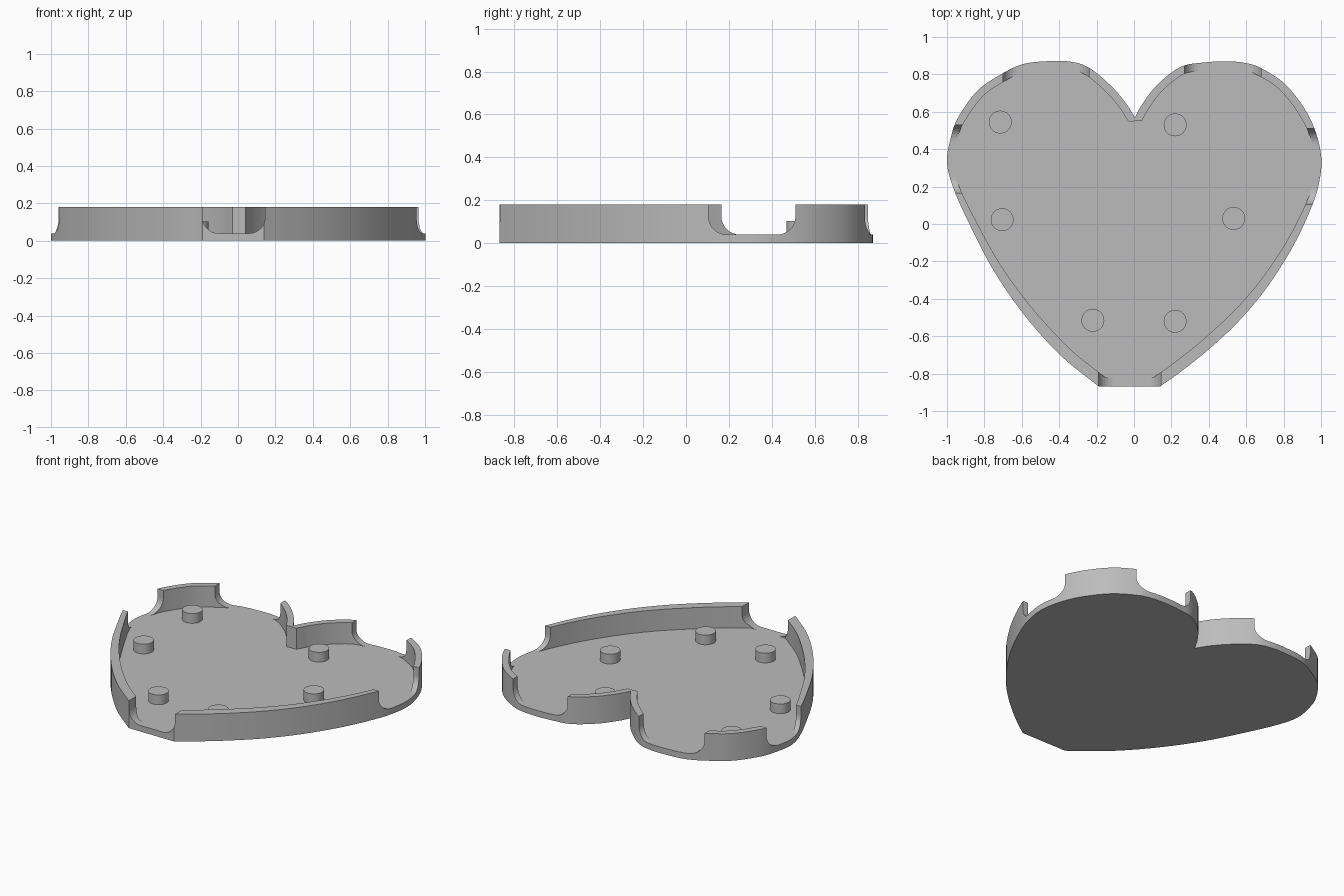
import bpy, bmesh, math
from mathutils import Vector

if "Cube" in bpy.data.objects:
    bpy.data.objects.remove(bpy.data.objects["Cube"])

FLOOR, TOP = 0.04, 0.18

grey = bpy.data.materials.new("plain_grey")
grey.diffuse_color = (0.5, 0.5, 0.5, 1)
grey.use_nodes = True
grey.node_tree.nodes["Principled BSDF"].inputs["Base Color"].default_value = grey.diffuse_color


def make_object(name, bm):
    bmesh.ops.recalc_face_normals(bm, faces=bm.faces)
    mesh = bpy.data.meshes.new(name)
    bm.to_mesh(mesh)
    bm.free()
    mesh.materials.append(grey)
    ob = bpy.data.objects.new(name, mesh)
    bpy.context.collection.objects.link(ob)
    return ob


def smooth_path(points, steps=6):
    """Curve through the points, open at both ends."""
    p = [Vector(q) for q in points]
    p = [2 * p[0] - p[1]] + p + [2 * p[-1] - p[-2]]
    out = []
    for a, b, c, d in zip(p, p[1:], p[2:], p[3:]):
        for i in range(steps):
            t = i / steps
            out.append(0.5 * (2 * b + (c - a) * t + (2 * a - 5 * b + 4 * c - d) * t * t
                              + (3 * b - a - 3 * c + d) * t ** 3))
    return out + [p[-2]]


def wall_thickness(y):
    if y > 0.3:
        return 0.028 + 0.014 * min(1, (y - 0.3) / 0.3)
    return 0.028 + 0.032 * min(1, (0.3 - y) / 0.9)


def inset(path):
    """Move a clockwise path towards the inside of the heart."""
    out = []
    for i, p in enumerate(path):
        d = (path[min(i + 1, len(path) - 1)] - path[max(i - 1, 0)]).normalized()
        out.append(p + Vector((d.y, -d.x)) * wall_thickness(p.y))
    return out


# Heart outline, clockwise from the cleft
right = smooth_path([(0.005, 0.57), (0.05, 0.65), (0.13, 0.75), (0.25, 0.84), (0.37, 0.863),
                     (0.5, 0.87), (0.6, 0.86), (0.68, 0.833), (0.8, 0.755), (0.9, 0.635),
                     (0.965, 0.51), (1.0, 0.37), (0.995, 0.25), (0.955, 0.105), (0.85, -0.12),
                     (0.71, -0.34), (0.56, -0.52), (0.4, -0.67), (0.25, -0.79), (0.14, -0.868)])
left = smooth_path([(-0.19, -0.868), (-0.39, -0.705), (-0.58, -0.495), (-0.75, -0.25),
                    (-0.88, 0.0), (-0.965, 0.19), (-1.0, 0.33), (-0.98, 0.46), (-0.94, 0.57),
                    (-0.84, 0.71), (-0.72, 0.795), (-0.6, 0.853), (-0.47, 0.87), (-0.34, 0.868),
                    (-0.24, 0.835), (-0.13, 0.745), (-0.05, 0.655), (0.005, 0.57)])
outer = right + left[:-1]
inner = inset(right) + inset(left)

# Heart tray: floor and raised wall in one solid
bm = bmesh.new()


def ring(path, z):
    return [bm.verts.new((p.x, p.y, z)) for p in path]


def band(a, b):
    n = len(a)
    for i in range(n):
        j = (i + 1) % n
        bm.faces.new((a[i], a[j], b[j], b[i]))


base, rim_out = ring(outer, 0), ring(outer, TOP)
rim_in, floor = ring(inner, TOP), ring(inner, FLOOR)
bm.faces.new(base)
bm.faces.new(floor)
band(base, rim_out)
band(rim_in, floor)
band(rim_out, rim_in[:-1])
bm.faces.new((rim_out[0], rim_in[0], rim_in[-1]))      # blunt cleft corner
f = [fc for fc in bm.faces if rim_in[-2] in fc.verts and rim_in[0] in fc.verts]
bmesh.ops.delete(bm, geom=f, context='FACES_ONLY')
bm.faces.new((rim_out[-1], rim_out[0], rim_in[-1], rim_in[-2]))
tray = make_object("heart_tray", bm)


# Rounded notches in the wall
def notch_cutter(name, lo, hi, depth_lo, depth_hi, along_x, r=0.085):
    profile = [(hi, 0.3), (lo, 0.3)]
    for cx, start in ((lo + r, math.pi), (hi - r, 1.5 * math.pi)):
        for i in range(9):
            a = start + i * math.pi / 16
            profile.append((cx + r * math.cos(a), FLOOR + r + r * math.sin(a)))
    b = bmesh.new()
    rows = []
    for d in (depth_lo, depth_hi):
        rows.append([b.verts.new((u, d, z) if along_x else (d, u, z)) for u, z in profile])
    b.faces.new(rows[0])
    b.faces.new(rows[1])
    n = len(profile)
    for i in range(n):
        j = (i + 1) % n
        b.faces.new((rows[0][i], rows[0][j], rows[1][j], rows[1][i]))
    ob = make_object(name, b)
    ob.hide_render = True
    ob.hide_viewport = True
    return ob


notches = [("tip_notch", -0.19, 0.145, -1.1, -0.7, True),
           ("left_lobe_notch", -0.70, -0.24, 0.66, 1.1, True),
           ("right_lobe_notch", 0.27, 0.68, 0.66, 1.1, True),
           ("left_side_notch", 0.165, 0.53, -1.2, -0.8, False),
           ("right_side_notch", 0.105, 0.51, 0.8, 1.2, False)]
for spec in notches:
    mod = tray.modifiers.new(spec[0], 'BOOLEAN')
    mod.operation = 'DIFFERENCE'
    mod.solver = 'EXACT'
    mod.object = notch_cutter(*spec)

# Round pegs on the floor
pegs = []
for x, y in ((-0.715, 0.545), (0.22, 0.53), (-0.705, 0.023), (0.533, 0.03),
             (-0.22, -0.515), (0.22, -0.52)):
    b = bmesh.new()
    bmesh.ops.create_cone(b, cap_ends=True, segments=40, radius1=0.061, radius2=0.061,
                          depth=0.08)
    bmesh.ops.translate(b, verts=b.verts, vec=(x, y, 0.064))
    pegs.append(make_object("peg", b))

# Smooth curved sides, sharp edges kept
bpy.context.view_layer.update()
bpy.ops.object.select_all(action='DESELECT')
for ob in [tray] + pegs:
    ob.select_set(True)
bpy.context.view_layer.objects.active = tray
bpy.ops.object.shade_smooth_by_angle(angle=math.radians(30))
